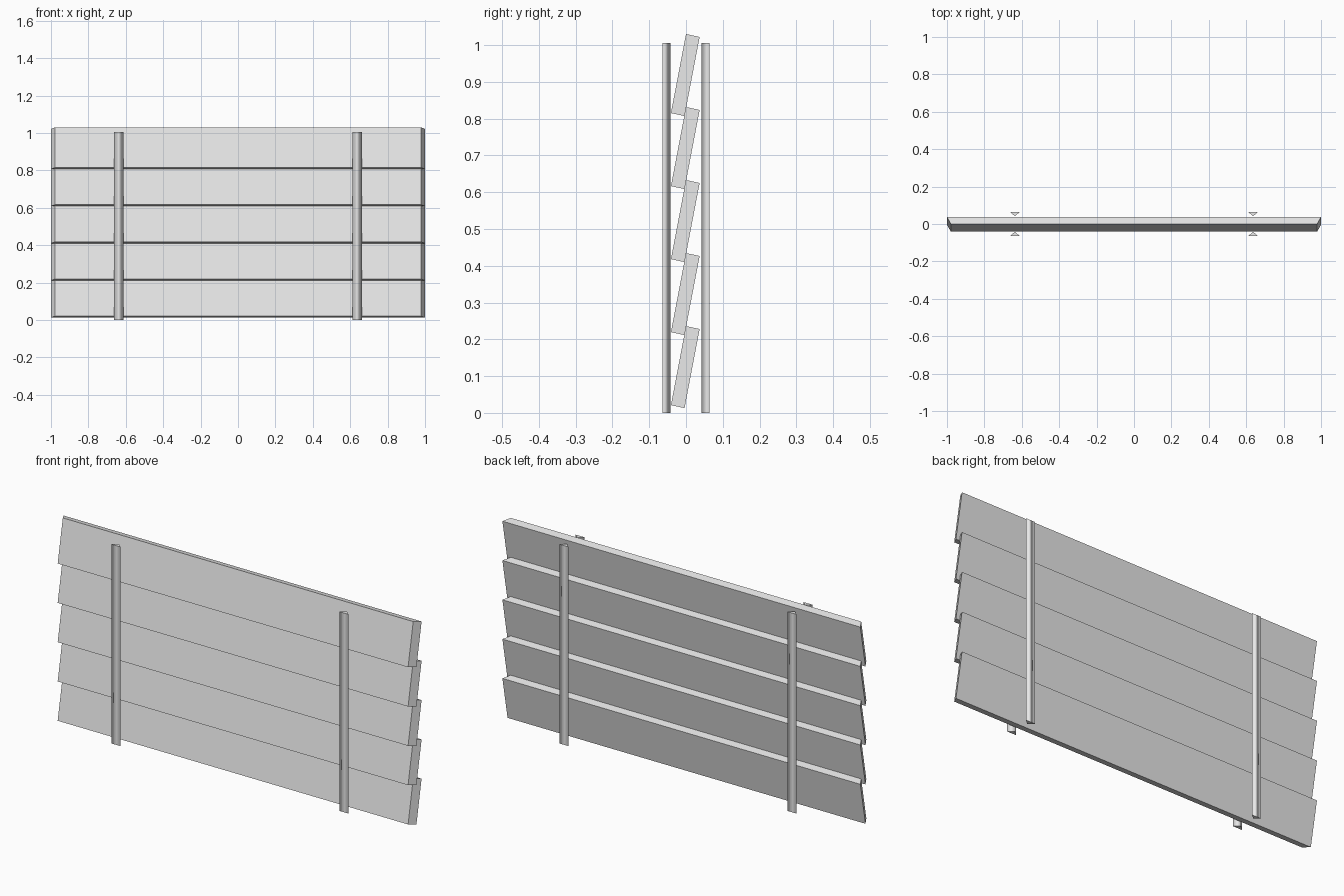
import bpy
import bmesh

cube = bpy.data.objects.get("Cube")
if cube:
    bpy.data.objects.remove(cube, do_unlink=True)

grey = bpy.data.materials.new("light_grey")
grey.use_nodes = True
grey.diffuse_color = (0.8, 0.8, 0.8, 1)
grey.node_tree.nodes["Principled BSDF"].inputs["Base Color"].default_value = (0.8, 0.8, 0.8, 1)


def loft(name, start, end, smooth_sides=False):
    """Join two matching end outlines into a closed solid."""
    bm = bmesh.new()
    a = [bm.verts.new(p) for p in start]
    b = [bm.verts.new(p) for p in end]
    caps = [bm.faces.new(a), bm.faces.new(b)]
    for i in range(len(a)):
        j = (i + 1) % len(a)
        side = bm.faces.new((a[i], a[j], b[j], b[i]))
        side.smooth = smooth_sides
    for cap in caps:
        for edge in cap.edges:
            edge.smooth = False
    bmesh.ops.recalc_face_normals(bm, faces=bm.faces)
    mesh = bpy.data.meshes.new(name)
    bm.to_mesh(mesh)
    bm.free()
    mesh.materials.append(grey)
    obj = bpy.data.objects.new(name, mesh)
    bpy.context.collection.objects.link(obj)
    return obj


# Overlapping tilted slats with mitred ends: (half length, y, z)
SLAT = [(0.979, -0.041, 0.021), (0.979, 0.0, 0.236),
        (1.0, 0.037, 0.228), (1.0, -0.004, 0.013)]
for i in range(5):
    rise = i * 0.1985
    loft(f"slat_{i + 1}",
         [(-x, y, z + rise) for x, y, z in SLAT],
         [(x, y, z + rise) for x, y, z in SLAT])

# Triangular battens on both sides, apex pointing at the slats
for side, sx in (("left", 1), ("right", -1)):
    for face, sy in (("front", -1), ("back", 1)):
        x = sx * 0.637
        outline = [(x - 0.026, sy * 0.064), (x + 0.026, sy * 0.064), (x, sy * 0.042)]
        loft(f"{face}_{side}_batten",
             [(px, py, 0) for px, py in outline],
             [(px, py, 1.006) for px, py in outline], smooth_sides=True)
